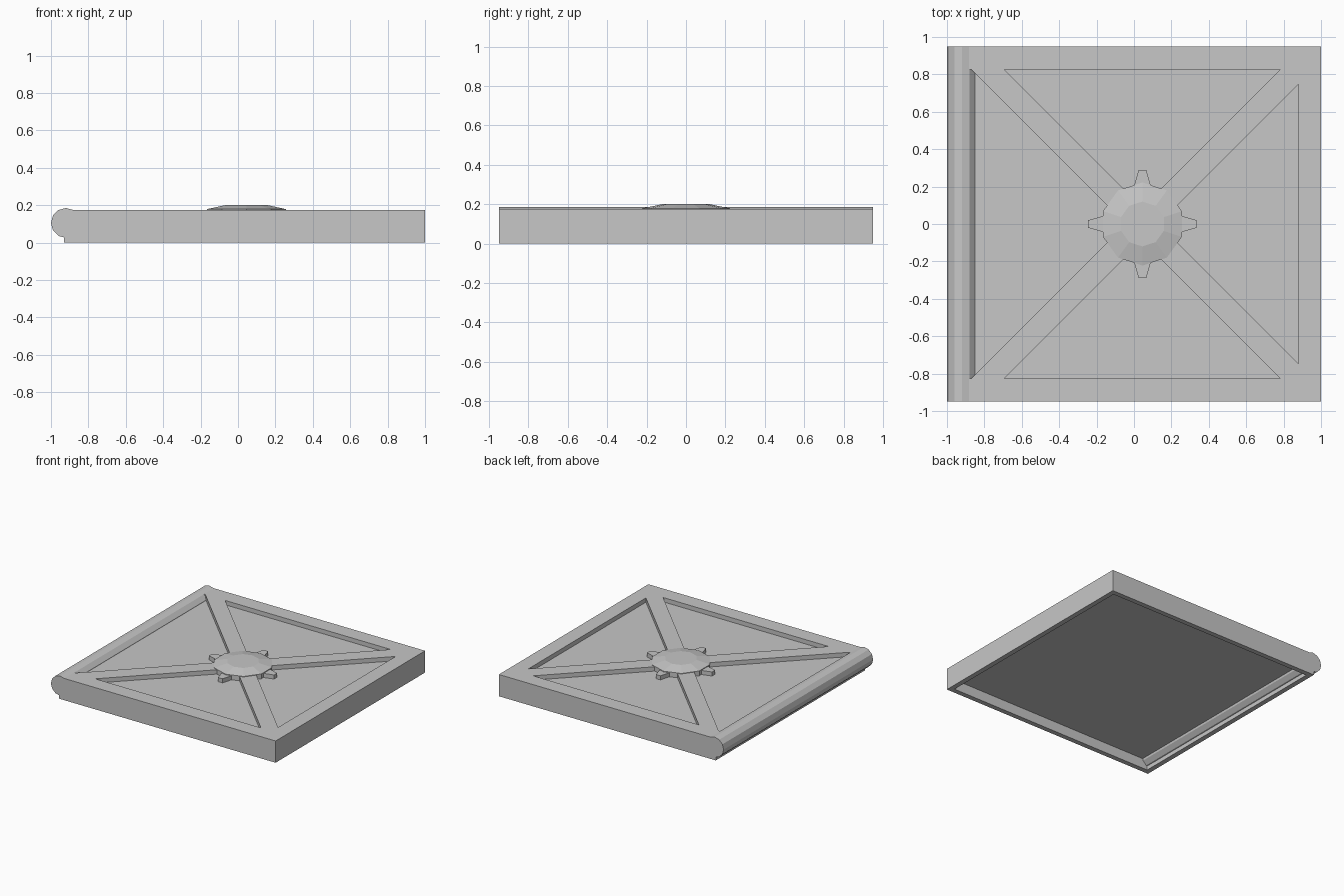
import bpy
import bmesh
from math import sin, cos, pi

if "Cube" in bpy.data.objects:
    bpy.data.objects.remove(bpy.data.objects["Cube"], do_unlink=True)

GREY = (0.57, 0.57, 0.57, 1)
mat = bpy.data.materials.new("plain grey")
mat.use_nodes = True
mat.diffuse_color = GREY
mat.node_tree.nodes["Principled BSDF"].inputs["Base Color"].default_value = GREY


def loft(bm, rings):
    """Skin a list of equal-length point rings and cap both ends."""
    loops = [[bm.verts.new(p) for p in ring] for ring in rings]
    n = len(loops[0])
    for low, high in zip(loops, loops[1:]):
        for i in range(n):
            j = (i + 1) % n
            bm.faces.new((low[i], low[j], high[j], high[i]))
    bm.faces.new(loops[0][::-1])
    bm.faces.new(loops[-1])


def prism(bm, outline, z0, z1):
    loft(bm, [[(x, y, z) for x, y in outline] for z in (z0, z1)])


def rect(x0, x1, y):
    return [(x0, -y), (x1, -y), (x1, y), (x0, y)]


def finish(name, bm):
    bmesh.ops.recalc_face_normals(bm, faces=bm.faces)
    mesh = bpy.data.meshes.new(name)
    bm.to_mesh(mesh)
    bm.free()
    mesh.materials.append(mat)
    obj = bpy.data.objects.new(name, mesh)
    bpy.context.collection.objects.link(obj)
    return obj


CX = 0.045          # centre of the cross braces and hub
TOP = 0.175         # rim height
FLOOR = 0.14        # recessed panel height
HALF = 0.088        # brace half width, measured along x

# Framed panel
bm = bmesh.new()
prism(bm, rect(-0.93, 1.0, 0.95), 0, TOP)
panel = finish("framed_panel", bm)

# Cutters: hollow underside and four recesses that leave the cross braces
bm = bmesh.new()
prism(bm, rect(-0.89, 0.96, 0.91), -0.1, 0.08)
right, side, left = 0.88, 0.825, -0.9
r = right - CX - HALF
s = side - HALF
corner = CX - HALF - side
prism(bm, [(CX + HALF, 0), (right, -r), (right, r)], FLOOR, 0.3)
prism(bm, [(CX, HALF), (CX + s, side), (CX - s, side)], FLOOR, 0.3)
prism(bm, [(CX, -HALF), (CX - s, -side), (CX + s, -side)], FLOOR, 0.3)
prism(bm, [(CX - HALF, 0), (corner, side), (left, side),
           (left, -side), (corner, -side)], FLOOR, 0.3)
cutter = finish("recess_cutter", bm)
cutter.hide_render = True

cut = panel.modifiers.new("recesses", "BOOLEAN")
cut.operation = "DIFFERENCE"
cut.solver = "EXACT"
cut.object = cutter
bpy.context.view_layer.objects.active = panel
bpy.ops.object.modifier_apply(modifier=cut.name)
bpy.data.objects.remove(cutter, do_unlink=True)

# Hinge barrel along one edge
bm = bmesh.new()
angles = [2 * pi * i / 12 for i in range(12)]
loft(bm, [[(-0.92 + 0.08 * cos(a), y, 0.105 + 0.08 * sin(a)) for a in angles]
          for y in (-0.95, 0.95)])
finish("hinge_barrel", bm)

# Bevelled ten-sided hub
bm = bmesh.new()
angles = [pi / 2 + 2 * pi * i / 10 for i in range(10)]
loft(bm, [[(CX + rad * cos(a), rad * sin(a), z) for a in angles]
          for rad, z in ((0.222, 0.135), (0.222, 0.179), (0.12, 0.2))])
finish("hub", bm)

# Tapered teeth around the hub
tooth = [(0.15, -0.06), (0.29, -0.02), (0.29, 0.02), (0.15, 0.06)]
for i, name in enumerate(("left", "back", "right", "front")):
    c, sn = round(cos(i * pi / 2)), round(sin(i * pi / 2))
    bm = bmesh.new()
    prism(bm, [(CX + x * c - y * sn, x * sn + y * c) for x, y in tooth],
          0.135, 0.173)
    finish("hub_tooth_" + name, bm)
